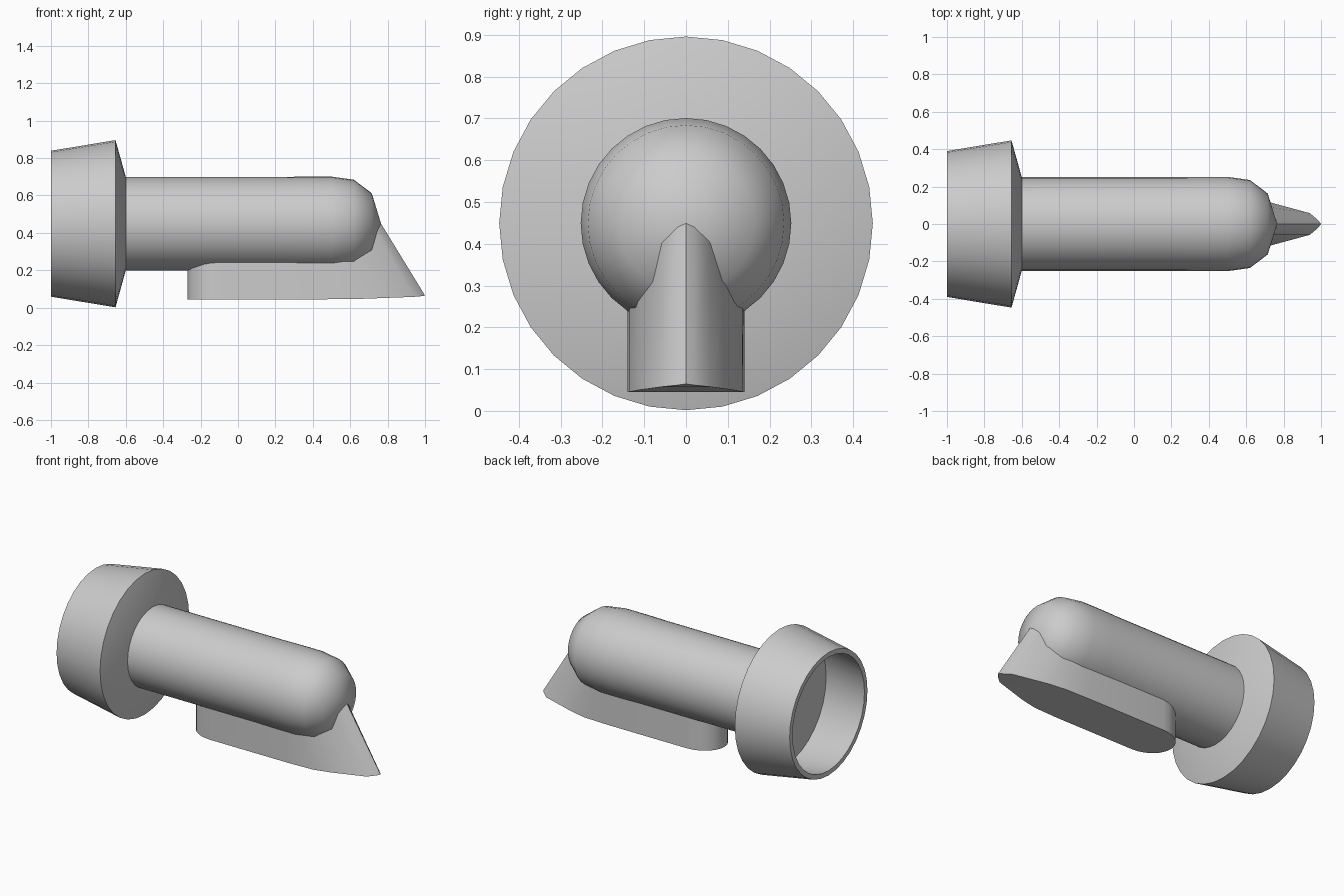
import bpy, bmesh, math

if "Cube" in bpy.data.objects:
    bpy.data.objects.remove(bpy.data.objects["Cube"])

AXIS_Z = 0.449
SIDES = 32


def finish(name, bm, angle):
    bmesh.ops.recalc_face_normals(bm, faces=bm.faces)
    mesh = bpy.data.meshes.new(name)
    bm.to_mesh(mesh)
    bm.free()
    obj = bpy.data.objects.new(name, mesh)
    bpy.context.collection.objects.link(obj)
    bpy.ops.object.select_all(action='DESELECT')
    obj.select_set(True)
    bpy.context.view_layer.objects.active = obj
    bpy.ops.object.shade_smooth_by_angle(angle=math.radians(angle))
    return obj


def bridge(bm, a, b):
    n = max(len(a), len(b))
    for i in range(n):
        j = (i + 1) % n
        if len(a) == 1:
            bm.faces.new((a[0], b[i], b[j]))
        elif len(b) == 1:
            bm.faces.new((a[i], b[0], a[j]))
        else:
            bm.faces.new((a[i], b[i], b[j], a[j]))


def lathe(name, profile, angle):
    """Revolve (x, radius) points around the long axis."""
    bm = bmesh.new()
    rings = []
    for x, r in profile:
        n = SIDES if r > 0 else 1
        rings.append([bm.verts.new((x, r * math.sin(math.tau * i / SIDES),
                                    AXIS_Z + r * math.cos(math.tau * i / SIDES)))
                      for i in range(n)])
    for a, b in zip(rings, rings[1:]):
        bridge(bm, a, b)
    return finish(name, bm, angle)


# Hollow flared collar with a flat floor inside
lathe("collar", [(-0.70, 0), (-0.70, 0.405), (-1.0, 0.36), (-1.0, 0.39),
                 (-0.655, 0.447), (-0.60, 0.25), (-0.60, 0)], 35)

# Barrel with a rounded nose
lathe("barrel", [(-0.60, 0.25), (0.22, 0.25), (0.36, 0.252), (0.50, 0.252),
                 (0.62, 0.235), (0.715, 0.163), (0.765, 0)], 60)

# Fin: half outline as (x, half width, bottom z, backward shift at the top)
front = [(0.985, 0.02, 0.062, 0.232), (0.94, 0.058, 0.058, 0.225),
         (0.73, 0.115, 0.05, 0.17), (0.62, 0.135, 0.046, 0.12),
         (0.45, 0.14, 0.045, 0.05)]
rear = [(-0.10 - 0.17 * math.sin(a), 0.14 * math.cos(a), 0.045, 0)
        for a in (math.radians(15 * k) for k in range(6))]
side = front + rear
outline = ([(1.0, 0, 0.065, 0.235)] + side + [(-0.27, 0, 0.045, 0)]
           + [(x, -y, z, s) for x, y, z, s in reversed(side)])
bm = bmesh.new()
low = [bm.verts.new((x, y, z)) for x, y, z, s in outline]
high = [bm.verts.new((x - s, y, AXIS_Z)) for x, y, z, s in outline]
bridge(bm, low, high)
# Bottom and hidden top closed by strips across the width
n = len(outline)
for ring in (low, high):
    for i in range(n // 2):
        quad = [ring[i], ring[i + 1], ring[(n - i - 1) % n], ring[(n - i) % n]]
        bm.faces.new(list(dict.fromkeys(quad)))
finish("fin", bm, 40)
